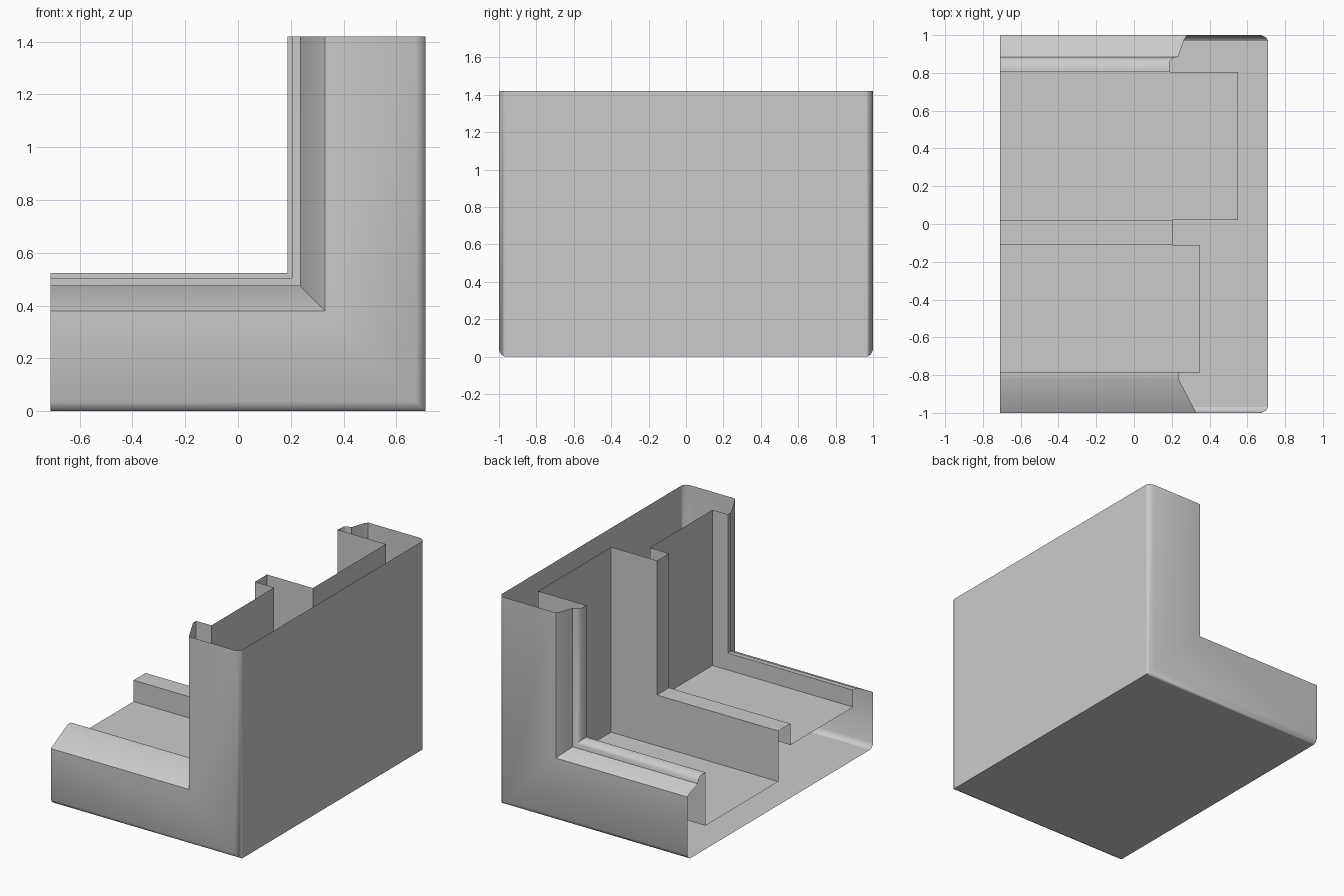
import bpy
import bmesh
from math import radians

cube = bpy.data.objects.get("Cube")
if cube:
    bpy.data.objects.remove(cube, do_unlink=True)

HALF = 0.71    # half width along x
TALL = 1.42    # height of the upright arm

# Cross-section as (y, distance from the outer face), starting at the back
PROFILE = [
    (0.97, 0), (0.987, 0.01), (1, 0.035),                  # back outer corner
    (1, 0.43), (0.975, 0.445), (0.885, 0.475),             # back wall and cove
    (0.88, 0.50), (0.862, 0.52), (0.805, 0.523),           # rounded lip
    (0.805, 0.16), (0.02, 0.16),                           # deep channel
    (0.02, 0.505), (-0.11, 0.505),                         # middle rib
    (-0.11, 0.36), (-0.785, 0.36),                         # shallow channel
    (-0.785, 0.475), (-0.82, 0.475), (-1, 0.38),           # front bevelled lip
    (-1, 0.035), (-0.987, 0.01), (-0.97, 0),               # front outer corner
]

grey = bpy.data.materials.new("plain grey")
grey.use_nodes = True
colour = (0.6, 0.6, 0.6, 1)
grey.diffuse_color = colour
grey.node_tree.nodes["Principled BSDF"].inputs["Base Color"].default_value = colour

# Sweep the section along the foot, round the mitre and up the upright
bm = bmesh.new()
rings = [
    [bm.verts.new((-HALF, y, h)) for y, h in PROFILE],
    [bm.verts.new((HALF - h, y, h)) for y, h in PROFILE],
    [bm.verts.new((HALF - h, y, TALL)) for y, h in PROFILE],
]
count = len(PROFILE)
for a, b in zip(rings, rings[1:]):
    for i in range(count):
        j = (i + 1) % count
        bm.faces.new((a[i], a[j], b[j], b[i])).smooth = True

# Keep corners crisp, and keep the flat outer faces flat
bm.normal_update()
outer = {ring[i] for ring in rings for i in (0, count - 1)}
for edge in bm.edges:
    on_outer = all(v in outer for v in edge.verts)
    if on_outer or edge.calc_face_angle(0) > radians(50):
        edge.smooth = False

mesh = bpy.data.meshes.new("corner_frame")
bm.to_mesh(mesh)
bm.free()
mesh.materials.append(grey)
frame = bpy.data.objects.new("corner_frame", mesh)
bpy.context.collection.objects.link(frame)
